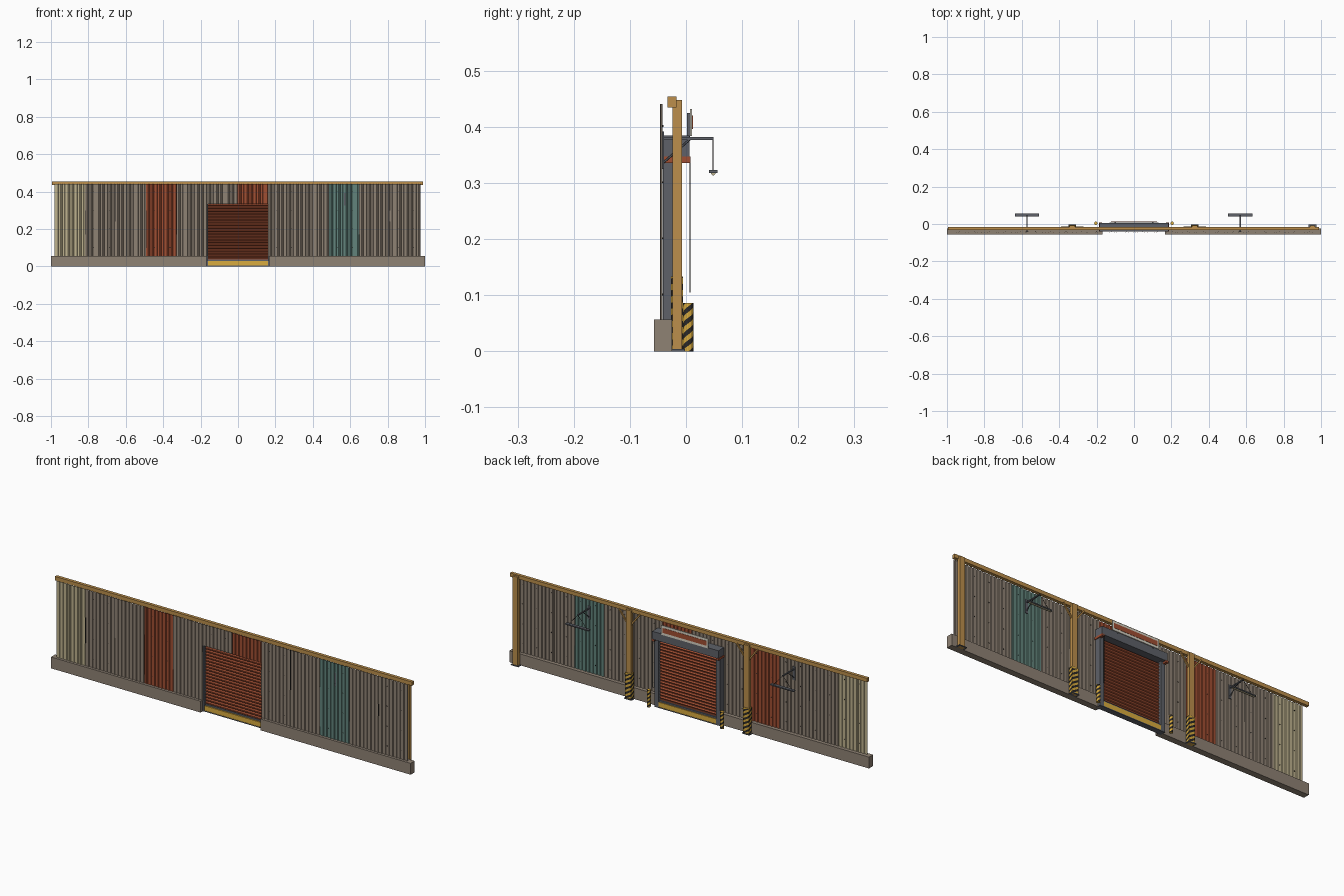
import bpy, bmesh, math
from mathutils import Vector

if "Cube" in bpy.data.objects:
    bpy.data.objects.remove(bpy.data.objects["Cube"])

def srgb(r, g, b):
    return tuple(((c / 255 + 0.055) / 1.055) ** 2.4 for c in (r, g, b)) + (1,)

def material(name, r, g, b):
    m = bpy.data.materials.new(name)
    m.diffuse_color = srgb(r, g, b)
    m.use_nodes = True
    m.node_tree.nodes["Principled BSDF"].inputs["Base Color"].default_value = m.diffuse_color
    return m

TAUPE = material("taupe", 143, 130, 116)
CREAM = material("cream", 190, 178, 142)
RUST = material("rust red", 160, 78, 50)
TEAL = material("teal", 98, 132, 124)
WOOD = material("timber", 188, 143, 76)
STEEL = material("steel grey", 94, 97, 104)
YELLOW = material("safety yellow", 218, 172, 62)
BLACK = material("near black", 42, 40, 38)
PALE = material("pale white", 214, 210, 196)

def make(name, verts, faces, mats, indices=None):
    me = bpy.data.meshes.new(name)
    me.from_pydata(verts, [], faces)
    for m in mats:
        me.materials.append(m)
    if indices:
        me.polygons.foreach_set("material_index", indices)
    bm = bmesh.new()
    bm.from_mesh(me)
    bmesh.ops.remove_doubles(bm, verts=bm.verts, dist=1e-6)
    bmesh.ops.recalc_face_normals(bm, faces=bm.faces)
    bm.to_mesh(me)
    bm.free()
    ob = bpy.data.objects.new(name, me)
    bpy.context.collection.objects.link(ob)
    return ob

def box(name, x0, x1, y0, y1, z0, z1, mat):
    v = [(x, y, z) for x in (x0, x1) for y in (y0, y1) for z in (z0, z1)]
    f = [(0, 1, 3, 2), (4, 6, 7, 5), (0, 4, 5, 1), (2, 3, 7, 6), (0, 2, 6, 4), (1, 5, 7, 3)]
    return make(name, v, f, [mat])

def rod(name, a, b, r, mat, n=6):
    """Straight bar with n sides from a to b."""
    a, b = Vector(a), Vector(b)
    q = (b - a).to_track_quat('Z', 'Y')
    ring = [q @ Vector((r * math.cos(t), r * math.sin(t), 0))
            for t in (2 * math.pi * (i + 0.5) / n for i in range(n))]
    v = [a + p for p in ring] + [b + p for p in ring]
    f = [(i, (i + 1) % n, n + (i + 1) % n, n + i) for i in range(n)]
    f += [tuple(range(n)), tuple(range(n, 2 * n))]
    return make(name, v, f, [mat])

def strip(name, profile, offset, mat, thick):
    """Open profile swept along an offset and given thickness."""
    n = len(profile)
    o = Vector(offset)
    v = [Vector(p) for p in profile] + [Vector(p) + o for p in profile]
    ob = make(name, v, [(i, i + 1, n + i + 1, n + i) for i in range(n - 1)], [mat])
    s = ob.modifiers.new("thickness", 'SOLIDIFY')
    s.thickness = thick
    s.offset = 0
    return ob

def hazard_tube(name, outline, height, band, turns):
    """Upright tube with diagonal yellow and black bands."""
    n = len(outline)
    lengths = [(Vector(outline[i]) - Vector(outline[(i + 1) % n])).length for i in range(n)]
    total, along = sum(lengths), [0]
    for l in lengths:
        along.append(along[-1] + l)
    clamp = lambda z: max(0, min(height, z))
    v, f, idx = [], [], []
    rise = 2 * band * turns
    for k in range(n):
        (xa, ya), (xb, yb) = outline[k], outline[(k + 1) % n]
        sa, sb = rise * along[k] / total, rise * along[k + 1] / total
        for j in range(-2 * turns - 1, int(height / band) + 2):
            la, lb = clamp(j * band + sa), clamp(j * band + sb)
            ha, hb = clamp((j + 1) * band + sa), clamp((j + 1) * band + sb)
            pts = [(xa, ya, la)]
            if lb > 0 or hb > lb:
                pts.append((xb, yb, lb))
            if hb > lb:
                pts.append((xb, yb, hb))
            if ha > la:
                pts.append((xa, ya, ha))
            if len(pts) < 3 or (hb <= lb and ha <= la):
                continue
            f.append(tuple(range(len(v), len(v) + len(pts))))
            v += pts
            idx.append(j % 2)
    for z in (0, height):
        f.append(tuple(range(len(v), len(v) + n)))
        v += [(x, y, z) for x, y in outline]
        idx.append(0)
    return make(name, v, f, [YELLOW, BLACK], idx)

# Concrete plinths either side of the door
box("plinth_left", -1, -0.168, -0.057, -0.025, 0, 0.057, TAUPE)
box("plinth_right", 0.166, 1, -0.057, -0.025, 0, 0.057, TAUPE)

# Ribbed cladding sheets
W, X0, RIBS = 1.955 / 12, -0.98, 8
colours = {0: CREAM, 3: RUST, 6: RUST, 9: TEAL}
for i in range(12):
    x = X0 + i * W
    z0 = 0.333 if i in (5, 6) else 0.055
    dy = 0.0006 * (i % 2)
    p, prof = W / RIBS, []
    for r in range(RIBS):
        for t, y in ((0, -0.043), (0.55, -0.043), (0.65, -0.0458), (0.9, -0.0458)):
            prof.append((x + (r + t) * p, y + dy, z0))
    prof.append((x + W, -0.043 + dy, z0))
    strip("cladding_sheet", prof, (0, 0, 0.441 - z0), colours.get(i, TAUPE), 0.0008)
    if i:
        box("sheet_lap", x - 0.001, x + 0.001, -0.0455, -0.0425, max(z0, 0.1 + 0.07 * (i % 3)),
            0.3 if i % 2 else 0.44, BLACK)
    # Fixing screws on the back
    for z in (0.1, 0.2, 0.3, 0.4):
        if z > z0:
            for r in (2, 6):
                sx = x + (r + 0.27) * p
                box("screw", sx - 0.0015, sx + 0.0015, -0.043, -0.0405, z, z + 0.003, BLACK)

# Timber frame: top beam, posts and knee braces
box("top_beam", -0.995, 0.99, -0.033, -0.017, 0.435, 0.454, WOOD)
for x in (-0.33, 0.325, 0.955):
    box("post", x - 0.014, x + 0.014, -0.024, -0.007, 0, 0.448, WOOD)
    box("post_base_plate", x - 0.021, x + 0.021, -0.025, -0.002, 0, 0.004, STEEL)
    if x < 0.9:
        for s in (-1, 1):
            rod("knee_brace", (x + s * 0.01, -0.016, 0.375), (x + s * 0.058, -0.016, 0.438), 0.005, WOOD, 4)
        hazard_tube("post_guard", [(x - 0.017, -0.027), (x + 0.017, -0.027),
                                   (x + 0.017, -0.005), (x - 0.017, -0.005)], 0.133, 0.011, 3)

# Door jambs and bollards
for s in (-1, 1):
    box("door_jamb", s * 0.16, s * 0.182, -0.041, -0.010, 0, 0.347, STEEL)
    ring = [(s * 0.204 + 0.009 * math.cos(math.tau * k / 12), 0.004 + 0.009 * math.sin(math.tau * k / 12))
            for k in range(12)]
    hazard_tube("bollard", ring, 0.086, 0.010, 2)
    # Roller housing end brackets
    box("housing_bracket", s * 0.172, s * 0.186, -0.041, 0.008, 0.336, 0.347, RUST)

# Roller shutter: curved slats
SLATS, H = 20, 0.305
prof = []
for i in range(SLATS):
    for t, d in ((0, 0), (0.1, 0.002), (0.35, 0.0055), (0.65, 0.0055), (0.9, 0.002)):
        prof.append((-0.162, -0.022 - d, 0.033 + H * (i + t) / SLATS))
prof.append((-0.162, -0.022, 0.033 + H))
strip("shutter_slats", prof, (0.324, 0, 0), RUST, 0.002)
box("shutter_bottom_rail", -0.16, 0.16, -0.030, -0.016, 0.027, 0.036, STEEL)
box("door_threshold", -0.16, 0.16, -0.036, -0.012, 0.004, 0.028, YELLOW)
box("threshold_base", -0.166, 0.166, -0.038, -0.010, 0, 0.004, STEEL)

# Roller housing and the hand chain
box("roller_housing", -0.184, 0.184, -0.039, 0.006, 0.345, 0.385, STEEL)
for dx in (0, 0.007):
    rod("hand_chain", (0.172 + dx, 0.007, 0.106), (0.172 + dx, 0.007, 0.345), 0.0011, BLACK)
rod("chain_loop", (0.171, 0.007, 0.106), (0.180, 0.007, 0.106), 0.0011, BLACK)

# Sign board above the housing
box("sign_board", -0.13, 0.13, 0.007, 0.011, 0.384, 0.432, PALE)
box("sign_stripe", -0.122, 0.122, 0.011, 0.0122, 0.396, 0.420, RUST)
for x in (-0.1, 0.1):
    box("sign_bracket", x - 0.004, x + 0.004, 0.002, 0.007, 0.38, 0.425, STEEL)

# Hanging strip lamps on wall arms
for x in (-0.572, 0.568):
    box("lamp_arm", x - 0.003, x + 0.003, -0.043, 0.049, 0.377, 0.382, STEEL)
    rod("lamp_arm_brace", (x, -0.042, 0.335), (x, 0.008, 0.379), 0.0022, STEEL)
    box("lamp_wall_plate", x - 0.008, x + 0.008, -0.043, -0.039, 0.325, 0.392, STEEL)
    for s in (-1, 1):
        rod("lamp_wire", (x, 0.048, 0.379), (x + s * 0.05, 0.048, 0.323), 0.0011, BLACK)
    box("lamp_housing", x - 0.065, x + 0.065, 0.041, 0.056, 0.318, 0.3235, STEEL)
    rod("lamp_tube", (x - 0.06, 0.0485, 0.3175), (x + 0.06, 0.0485, 0.3175), 0.004, CREAM, 8)
